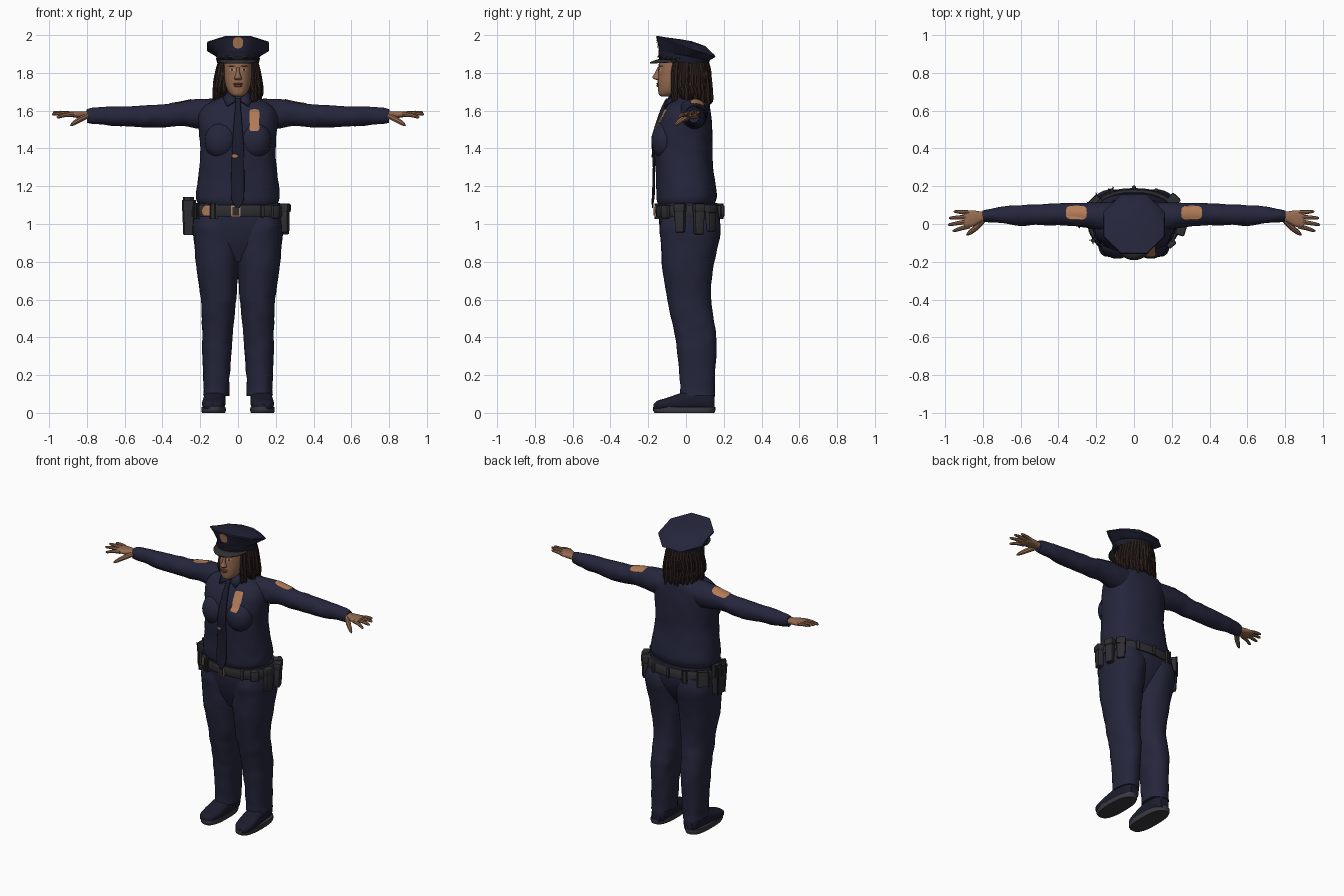
import bpy, bmesh, math, random
from mathutils import Vector, Matrix, noise
from mathutils.bvhtree import BVHTree

if "Cube" in bpy.data.objects:
    bpy.data.objects.remove(bpy.data.objects["Cube"])

random.seed(4)
def mat(name, r, g, b):
    m = bpy.data.materials.new(name)
    m.diffuse_color = (r, g, b, 1)
    m.use_nodes = True
    m.node_tree.nodes["Principled BSDF"].inputs["Base Color"].default_value = m.diffuse_color
    return m
NAVY = mat("navy cloth", .018, .019, .044)
DARK = mat("dark navy", .011, .012, .026)
SKIN = mat("skin", .30, .145, .08)
PATCH = mat("copper patch", .45, .20, .095)
HAIR = mat("dark brown hair", .026, .015, .012)
BELT = mat("charcoal leather", .028, .028, .033)
SOLE = mat("grey rubber", .04, .04, .05)
LIP = mat("lips", .2, .07, .05)
EYE = mat("eye white", .42, .36, .32)

# ---------- helpers ----------
def finish(name, bm, m, mirror=False):
    bmesh.ops.recalc_face_normals(bm, faces=bm.faces)
    me = bpy.data.meshes.new(name)
    bm.to_mesh(me)
    bm.free()
    me.materials.append(m)
    ob = bpy.data.objects.new(name, me)
    bpy.context.collection.objects.link(ob)
    if mirror:
        ob.modifiers.new("mirror", 'MIRROR').use_mirror_merge = False
    return ob

def skin_rings(name, rings, m, mirror=False, caps=True):
    bm = bmesh.new()
    vs = [[bm.verts.new(p) for p in r] for r in rings]
    n = len(rings[0])
    for a, b in zip(vs, vs[1:]):
        for i in range(n):
            bm.faces.new((a[i], a[(i + 1) % n], b[(i + 1) % n], b[i]))
    if caps:
        bm.faces.new(vs[0])
        bm.faces.new(vs[-1])
    return finish(name, bm, m, mirror)

def smooth_path(secs, steps):
    s = [Vector(x) for x in secs]
    out = []
    for i in range(len(s) - 1):
        a, b, c, d = s[max(i - 1, 0)], s[i], s[i + 1], s[min(i + 2, len(s) - 1)]
        for k in range(steps):
            t = k / steps
            out.append(b + (c - a) * (t / 2) + (a * 2 - b * 5 + c * 4 - d) * (t * t / 2)
                       + (b * 3 - a - c * 3 + d) * (t ** 3 / 2))
    return out + [s[-1]]

def sgnpow(v, e):
    return math.copysign(abs(v) ** e, v)

def loft(name, secs, m, axis='z', n=32, e=2.0, steps=4, mirror=False, wob=0):
    """sections: (position along axis, u min, u max, v min, v max)"""
    rings = []
    for t, u0, u1, v0, v1 in smooth_path(secs, steps):
        ring = []
        for k in range(n):
            a = math.tau * k / n
            u = (u0 + u1) / 2 + (u1 - u0) / 2 * sgnpow(math.cos(a), 2 / e)
            v = (v0 + v1) / 2 + (v1 - v0) / 2 * sgnpow(math.sin(a), 2 / e)
            p = Vector({'z': (u, v, t), 'x': (t, u, v), 'y': (u, t, v)}[axis])
            ring.append(p + noise.noise_vector(p * 14) * wob)
        rings.append(ring)
    return skin_rings(name, rings, m, mirror)

def tube(name, pts, m, n=8, mirror=False, steps=3):
    """points: (x, y, z, radius)"""
    ps = smooth_path(pts, steps)
    rings = []
    for i, p in enumerate(ps):
        d = (ps[min(i + 1, len(ps) - 1)] - ps[max(i - 1, 0)]).to_3d()
        q = d.to_track_quat('Z', 'Y')
        rings.append([p.to_3d() + q @ Vector((math.cos(math.tau * k / n), math.sin(math.tau * k / n), 0)) * p.w
                      for k in range(n)])
    return skin_rings(name, rings, m, mirror)

def ball(name, loc, size, m, mirror=False):
    bm = bmesh.new()
    bmesh.ops.create_uvsphere(bm, u_segments=24, v_segments=14, radius=1,
                              matrix=Matrix.Translation(loc) @ Matrix.Diagonal((*size, 1)))
    return finish(name, bm, m, mirror)

def box(name, loc, size, m, rz=0, taper=1, bevel=.008):
    bm = bmesh.new()
    bmesh.ops.create_cube(bm, size=1)
    for v in bm.verts:
        if v.co.z < 0:
            v.co.x *= taper
            v.co.y *= taper
    bm.transform(Matrix.Translation(loc) @ Matrix.Rotation(rz, 4, 'Z') @ Matrix.Diagonal((*size, 1)))
    bmesh.ops.bevel(bm, geom=bm.edges[:], offset=bevel, segments=2, affect='EDGES', profile=.5)
    return finish(name, bm, m)

def decal(name, targets, c, r, m, view='front', e=2, lift=.004, mirror=False):
    """thin shape projected onto the targets from the front or the top"""
    trees = [BVHTree.FromPolygons([v.co for v in o.data.vertices], [p.vertices for p in o.data.polygons])
             for o in targets]
    rings = []
    for f in (.02, .35, .7, 1):
        ring = []
        for k in range(24):
            a = math.tau * k / 24
            u = c[0] + r[0] * f * sgnpow(math.cos(a), 2 / e)
            v = c[1] + r[1] * f * sgnpow(math.sin(a), 2 / e)
            o, d = (Vector((u, -1, v)), Vector((0, 1, 0))) if view == 'front' else (Vector((u, v, 3)), Vector((0, 0, -1)))
            hits = [h for h in (t.ray_cast(o, d) for t in trees) if h[0]]
            ring.append(min(hits, key=lambda h: h[3])[0] - d * lift if hits else ring[-1])
        rings.append(ring)
    return skin_rings(name, rings, m, mirror)

# ---------- trousers and shoes ----------
loft("trouser_leg", [(.09, .048, .186, -.03, .155), (.15, .047, .184, -.032, .153), (.3, .037, .188, -.045, .158),
     (.4, .03, .19, -.06, .16), (.5, .02, .192, -.08, .145), (.6, .01, .197, -.10, .132), (.75, .0, .217, -.125, .142),
     (.88, -.01, .233, -.133, .165), (.97, -.01, .24, -.138, .184), (1.05, .0, .23, -.13, .17)],
     NAVY, e=2.3, mirror=True, wob=.006)
loft("trouser_seat", [(.8, -.1, .1, -.08, .07), (.88, -.19, .19, -.115, .125), (.97, -.235, .235, -.138, .17),
     (1.05, -.236, .236, -.145, .18), (1.11, -.222, .222, -.145, .165)], NAVY, e=2.3)
loft("shoe_upper", [(-.172, .115, .155, .02, .045), (-.15, .085, .18, .015, .065), (-.1, .07, .19, .012, .08),
     (-.03, .066, .186, .012, .105), (.05, .066, .178, .012, .13), (.12, .07, .168, .012, .12),
     (.15, .09, .15, .015, .09)], DARK, axis='y', e=2.6, mirror=True)
loft("shoe_sole", [(0, .068, .19, -.165, .15), (.012, .064, .194, -.174, .155), (.032, .066, .192, -.174, .155)],
     SOLE, e=2.6, steps=2, mirror=True)

# ---------- shirt ----------
torso = loft("shirt_body", [(1.09, -.2, .2, -.14, .145), (1.12, -.218, .218, -.154, .156), (1.16, -.222, .222, -.157, .164),
     (1.25, -.211, .211, -.158, .15), (1.35, -.2, .2, -.165, .14), (1.43, -.2, .2, -.166, .14),
     (1.5, -.207, .207, -.155, .138), (1.57, -.212, .212, -.132, .134), (1.62, -.185, .185, -.105, .128),
     (1.65, -.14, .14, -.08, .115), (1.675, -.085, .085, -.07, .09), (1.69, -.065, .065, -.065, .07)],
     NAVY, n=48, e=2.4, wob=.004)
bust = ball("shirt_bust", (.088, -.105, 1.44), (.09, .079, .1), NAVY, mirror=True)
sleeve = loft("sleeve", [(.1, -.05, .11, 1.5, 1.66), (.2, -.03, .115, 1.505, 1.662), (.3, -.012, .11, 1.518, 1.648),
     (.4, -.006, .108, 1.514, 1.635), (.5, -.006, .104, 1.51, 1.626), (.6, -.008, .1, 1.518, 1.622),
     (.7, .004, .092, 1.525, 1.62), (.77, .008, .08, 1.53, 1.614), (.8, .01, .072, 1.533, 1.608)],
     NAVY, axis='x', mirror=True, wob=.006)
bm = bmesh.new()  # collar wings
bm.faces.new([bm.verts.new(p) for p in [(.004, -.1, 1.66), (.05, -.075, 1.7), (.085, -.05, 1.675), (.06, -.118, 1.625)]])
finish("collar_wing", bm, NAVY, True).modifiers.new("thick", 'SOLIDIFY').thickness = .01
loft("collar_band", [(1.65, -.08, .08, -.08, .085), (1.69, -.067, .067, -.07, .075)], NAVY, steps=2)
tie = loft("necktie", [(1.665, -.017, .017, -.105, -.08), (1.63, -.014, .014, -.125, -.1), (1.56, -.02, .02, -.152, -.13),
     (1.48, -.026, .026, -.176, -.155), (1.42, -.03, .03, -.182, -.165), (1.3, -.035, .033, -.176, -.163),
     (1.16, -.038, .033, -.18, -.165), (1.12, -.03, .027, -.182, -.17), (1.085, -.012, .008, -.18, -.174)], DARK, e=3)
decal("tie_clip", [tie], (-.022, 1.36), (.02, .007), PATCH, e=4)
decal("chest_badge", [torso, bust], (.087, 1.55), (.027, .058), PATCH, e=6)
decal("shoulder_patch", [sleeve], (.305, .06), (.055, .037), PATCH, view='top', e=4, mirror=True)

# ---------- hands ----------
loft("palm", [(.77, .015, .065, 1.553, 1.595), (.81, .01, .066, 1.558, 1.596), (.85, -.012, .072, 1.562, 1.597),
     (.885, -.02, .072, 1.567, 1.596), (.9, -.015, .066, 1.572, 1.593)], SKIN, axis='x', n=20, e=2.5, mirror=True)
for nm, y0, x1, y1, z1 in [("index", -.011, .96, -.035, 1.567), ("middle", .014, .985, -.003, 1.582),
                           ("ring", .038, .98, .032, 1.59), ("little", .06, .955, .066, 1.59)]:
    tube(nm + "_finger", [(.87, y0, 1.58, .0125), ((.87 + x1) / 2, (y0 + y1) / 2, (1.587 + z1) / 2, .011),
         (x1 - .01, y1, z1, .008), (x1, y1, z1, .003)], SKIN, mirror=True)
tube("thumb", [(.8, .02, 1.572, .016), (.84, -.022, 1.552, .015), (.872, -.048, 1.532, .011), (.886, -.058, 1.522, .004)],
     SKIN, mirror=True)

# ---------- head ----------
tube("neck", [(0, .02, 1.62, .06), (0, 0, 1.69, .055), (0, -.02, 1.74, .055)], SKIN, n=20)
head = loft("head", [(1.676, -.022, .022, -.132, -.07), (1.685, -.038, .038, -.143, -.05), (1.71, -.057, .057, -.148, .0),
     (1.75, -.07, .07, -.15, .05), (1.79, -.076, .076, -.148, .08), (1.83, -.077, .077, -.146, .09),
     (1.885, -.076, .076, -.14, .09)], SKIN, e=2.2)
loft("nose", [(1.762, -.012, .012, -.155, -.13), (1.768, -.02, .02, -.17, -.13), (1.778, -.018, .018, -.178, -.13),
     (1.8, -.01, .01, -.165, -.13), (1.83, -.008, .008, -.15, -.13)], SKIN, n=16)
ball("upper_lip", (0, -.147, 1.742), (.026, .01, .006), LIP)
ball("lower_lip", (0, -.146, 1.732), (.022, .011, .007), LIP)
decal("eye", [head], (.032, 1.817), (.014, .006), EYE, lift=.002, mirror=True)
decal("iris", [head], (.032, 1.817), (.006, .006), HAIR, lift=.004, mirror=True)
decal("eyebrow", [head], (.034, 1.836), (.02, .004), HAIR, lift=.003, mirror=True)

# ---------- locks of hair ----------
loft("hair_mass", [(1.67, -.09, .09, .03, .1), (1.72, -.1, .1, -.02, .11), (1.8, -.1, .1, -.055, .112),
     (1.87, -.095, .095, -.06, .1)], HAIR)
for layer in range(2):
    for i in range(27):
        a = math.radians(-48 + 276 * i / 26 + random.uniform(-3, 3))
        ca, sa = math.cos(a), math.sin(a)
        k = 1 - .1 * layer
        low = 1.65 - .02 * max(sa, 0) + random.uniform(-.02, .03) + .02 * layer
        w = random.uniform(.94, 1.06) * k
        tube("hair_lock", [(.09 * ca * k, .01 + .095 * sa * k, 1.87, .013), (.107 * ca * k, .015 + .105 * sa * k, 1.81, .014),
             (.118 * ca * w, .015 + .11 * sa * w, 1.73, .013), (.12 * ca * w, .018 + .112 * sa * w, low + .02, .011),
             (.118 * ca * w, .018 + .112 * sa * w, low, .004)], HAIR, n=7)

# ---------- peaked cap ----------
def cap_ring(z0, slope, rx, yf, yb, octo):
    ring = []
    for k in range(32):
        a = math.tau * k / 32
        b = (a + math.pi / 8) % (math.pi / 4) - math.pi / 8
        r = 1 + octo * (1.04 * math.cos(math.pi / 8) / math.cos(b) - 1)
        y = (yf + yb) / 2 + (yb - yf) / 2 * r * math.sin(a)
        ring.append((rx * r * math.cos(a), y, z0 - slope * y))
    return ring
band = [cap_ring(1.853, .12, .112, -.143, .118, 0), cap_ring(1.89, .19, .116, -.147, .125, 0)]
skin_rings("cap_band", band, DARK)
crown = skin_rings("cap_crown", [cap_ring(1.887, .19, .112, -.143, .122, 0), cap_ring(1.912, .27, .142, -.152, .142, .6),
     cap_ring(1.937, .34, .17, -.165, .162, 1), cap_ring(1.945, .33, .166, -.161, .157, 1),
     cap_ring(1.965, .22, .11, -.11, .105, 1), cap_ring(1.973, .17, .03, -.03, .03, 1)], NAVY)
bm = bmesh.new()  # curved peak over the eyes
prev = None
for i in range(21):
    a = math.radians(-75 + 7.5 * i)
    s, c = math.sin(a), math.cos(a)
    row = [bm.verts.new((.113 * s * (1 + .06 * f * c), -.012 - .128 * c - .052 * f * c ** .7, 1.875 - .018 * f * c - .012 * (1 - c)))
           for f in (0, .5, 1)]
    if prev:
        for j in range(2):
            bm.faces.new((prev[j], prev[j + 1], row[j + 1], row[j]))
    prev = row
finish("cap_peak", bm, BELT).modifiers.new("thick", 'SOLIDIFY').thickness = .008
tube("cap_strap", [(.114 * math.sin(a), -.012 - .135 * math.cos(a), 1.872 + .014 * math.cos(a), .005)
     for a in [math.radians(d) for d in range(-80, 81, 16)]], BELT)
decal("cap_badge", [crown], (0, 1.96), (.027, .03), PATCH, e=2.6)

# ---------- duty belt ----------
belt = loft("belt", [(1.04, -.244, .244, -.157, .188), (1.045, -.247, .247, -.16, .19), (1.095, -.242, .242, -.163, .186),
     (1.1, -.238, .238, -.16, .182)], BELT, n=48, e=2.3, steps=1)
decal("belt_disc", [belt], (-.155, 1.068), (.035, .034), PATCH, lift=.006)
box("belt_buckle", (-.012, -.162, 1.068), (.052, .012, .062), PATCH, bevel=.004)
box("buckle_centre", (-.012, -.167, 1.068), (.036, .01, .046), BELT, bevel=.003)
def on_belt(name, deg, size, z, out=.0, taper=1):
    a = math.radians(deg)
    p = (( .25 + out) * sgnpow(math.cos(a), .87), .015 + (.178 + out) * sgnpow(math.sin(a), .87), z)
    nrm = math.atan2(math.sin(a) / .178, math.cos(a) / .25)
    box(name, p, size, BELT, nrm, taper)
for d, h, z in [(-12, .15, 1.03), (14, .16, 1.025), (36, .14, 1.03)]:
    on_belt("belt_pouch", d, (.042, .056, h), z, .004, .88)
    on_belt("pouch_flap", d, (.05, .06, .045), z + h / 2 - .02, .004)
on_belt("front_pouch", -40, (.03, .05, .07), 1.065)
on_belt("holster", 178, (.055, .085, .17), 1.035, .01, .75)
on_belt("holster_grip", 172, (.035, .045, .06), 1.105, .015)
on_belt("rear_pouch", 145, (.035, .065, .085), 1.06)
for d in (-62, -118, 65, 90, 115, 212):
    on_belt("belt_keeper", d, (.02, .022, .066), 1.068)

# ---------- smooth shading with crisp edges ----------
bpy.ops.object.select_all(action='SELECT')
bpy.context.view_layer.objects.active = belt
bpy.ops.object.shade_smooth_by_angle(angle=math.radians(40))
